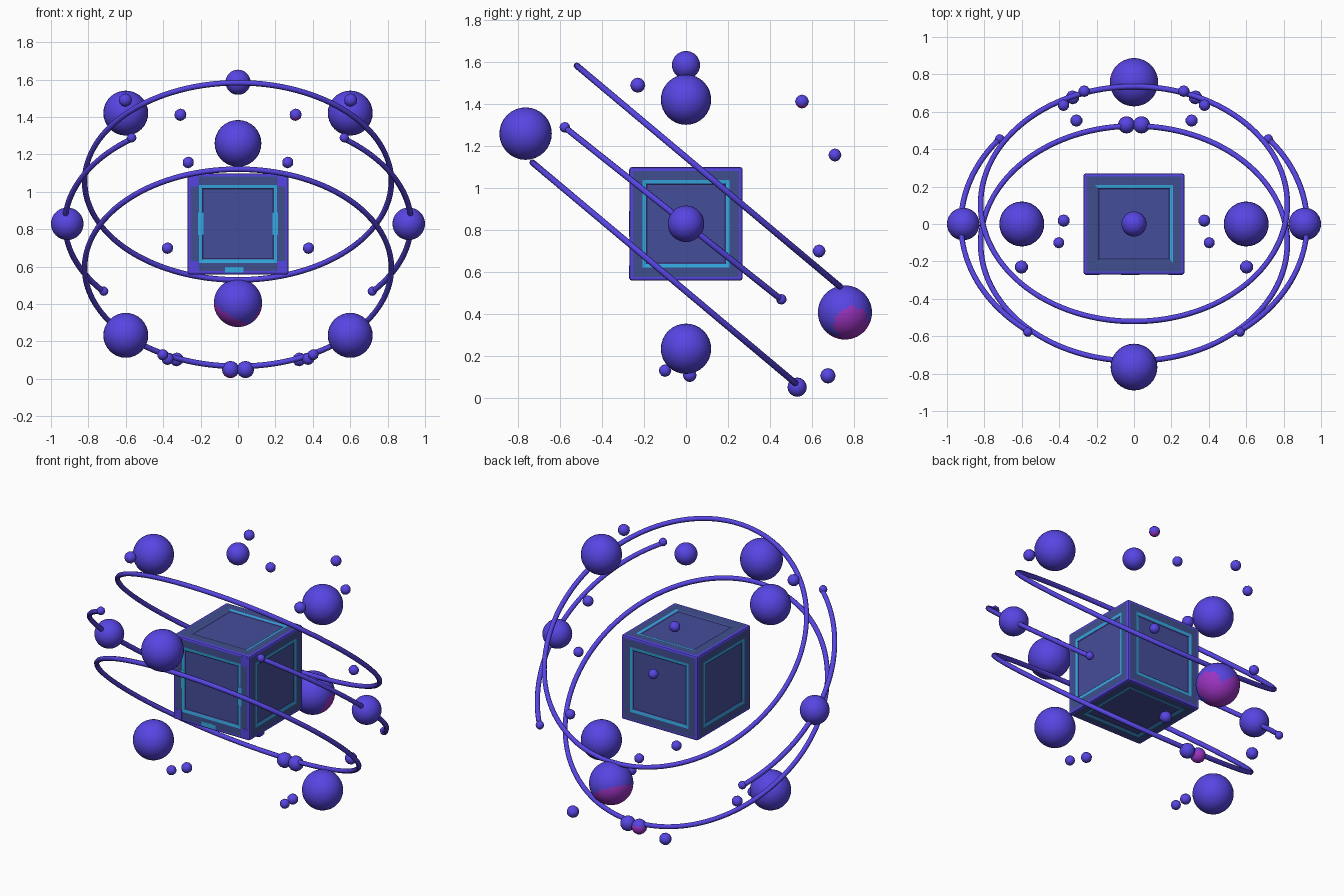
import bpy, bmesh, math
from mathutils import Vector

if "Cube" in bpy.data.objects:
    bpy.data.objects.remove(bpy.data.objects["Cube"])


def mat(name, rgb):
    m = bpy.data.materials.new(name)
    m.diffuse_color = (*rgb, 1)
    m.use_nodes = True
    m.node_tree.nodes["Principled BSDF"].inputs["Base Color"].default_value = m.diffuse_color
    return m


VIOLET = mat("violet", (0.095, 0.06, 0.77))
SLATE = mat("slate_blue", (0.05, 0.078, 0.27))
PANEL = mat("panel_blue", (0.06, 0.075, 0.32))
CYAN = mat("cyan", (0.034, 0.40, 0.76))
MAGENTA = mat("magenta", (0.33, 0.033, 0.53))
MID = 0.829  # height of the core's centre


def finish(bm, name, mats, smooth=True):
    me = bpy.data.meshes.new(name)
    for f in bm.faces:
        f.smooth = smooth
    bm.to_mesh(me)
    bm.free()
    for m in mats:
        me.materials.append(m)
    ob = bpy.data.objects.new(name, me)
    bpy.context.collection.objects.link(ob)
    return ob


def ball(name, loc, r, seg=32, tints=()):
    """Sphere; each tint (direction, limit) marks a magenta cap."""
    bm = bmesh.new()
    if seg:
        bmesh.ops.create_uvsphere(bm, u_segments=seg, v_segments=seg // 2, radius=r)
    else:
        bmesh.ops.create_icosphere(bm, subdivisions=2, radius=r)
    for f in bm.faces:
        c = f.calc_center_median() / r
        f.material_index = int(any(c.dot(Vector(d)) > limit for d, limit in tints))
    finish(bm, name, [VIOLET, MAGENTA]).location = loc


def arc(name, centre, radius, tilt, a0, a1, tube=0.015, n=72):
    """Round tube along a circle tilted down toward the back; angle 0 is +x, 90 is back."""
    t = math.radians(tilt)
    cu = bpy.data.curves.new(name, 'CURVE')
    cu.dimensions = '3D'
    cu.bevel_depth = tube
    cu.bevel_resolution = 2
    cu.use_fill_caps = True
    sp = cu.splines.new('POLY')
    sp.points.add(n)
    for i, p in enumerate(sp.points):
        a = math.radians(a0 + (a1 - a0) * i / n)
        v = radius * math.sin(a)
        p.co = (centre[0] + radius * math.cos(a), centre[1] + v * math.cos(t),
                centre[2] - v * math.sin(t), 1)
    cu.materials.append(VIOLET)
    ob = bpy.data.objects.new(name, cu)
    bpy.context.collection.objects.link(ob)


def plate(name, x, z, w, h, m):
    """Thin coloured plate on the cube's front face."""
    bm = bmesh.new()
    bmesh.ops.create_cube(bm, size=1)
    bmesh.ops.scale(bm, vec=Vector((w, 0.003, h)), verts=bm.verts)
    finish(bm, name, [m], smooth=False).location = (x, -0.27, MID + z)


# Core cube: rounded violet edges, slate frame, cyan border, blue panel on every face
bm = bmesh.new()
bmesh.ops.create_cube(bm, size=0.54)
bmesh.ops.bevel(bm, geom=bm.edges[:], offset=0.01, segments=2, profile=0.5, affect='EDGES')
sides = [f for f in bm.faces if f.calc_area() > 0.1]
for width, depth, index in ((0.01, 0, 0), (0.063, 0, 1), (0.024, -0.002, 2),
                            (0.007, -0.004, 3)):
    ring = bmesh.ops.inset_individual(bm, faces=sides, thickness=width, depth=depth)
    for f in ring["faces"]:
        c = f.calc_center_median()
        faded = index == 2 and c.z > 0.25 and c.x + c.y < 0  # worn border on top
        f.material_index = 1 if faded else index
for f in sides:
    f.material_index = 3
finish(bm, "core_cube", [VIOLET, SLATE, CYAN, PANEL], smooth=False).location = (0, 0, MID)

# Small cyan tabs and violet corners on the front frame
plate("front_tab_left", -0.2, 0, 0.03, 0.12, CYAN)
plate("front_tab_right", 0.2, 0, 0.03, 0.12, CYAN)
plate("front_tab_bottom", -0.02, -0.245, 0.1, 0.03, CYAN)
for cx in (-1, 1):
    for cz in (-1, 1):
        plate(f"front_corner_{cx}_{cz}", cx * 0.235, cz * 0.23, 0.05, 0.06, VIOLET)

# Tilted rings above and below the core
arc("upper_ring", (0, 0.107, 1.056), 0.82, 40, 90, 450, n=128)
arc("lower_ring", (0, -0.104, 0.594), 0.82, 40, 93, 447, n=128)

# Middle side arcs with rounded ends
for side, s in (("right", 1), ("left", -1)):
    a0, a1 = (-52.4, 38.9) if s > 0 else (232.4, 141.1)
    arc("middle_arc_" + side, (0, 0, MID), 0.925, 38.5, a0, a1)
    ball("arc_front_end_" + side, (s * 0.568, -0.578, 1.289), 0.025, 12)
    ball("arc_back_end_" + side, (s * 0.718, 0.455, 0.469), 0.025, 12)

    # Large and medium orbiting spheres in pairs
    ball("upper_sphere_" + side, (s * 0.6, 0, 1.421), 0.12)
    ball("lower_sphere_" + side, (s * 0.6, 0, 0.233), 0.12)
    ball("side_sphere_" + side, (s * 0.913, 0, MID), 0.087)
    ball("ring_end_" + side, (s * 0.04, 0.53, 0.05), 0.046, 16,
         [((-0.2, 0.7, -0.7), 0.2)] if s < 0 else ())

    # Small satellites
    for i, (x, y, z, r) in enumerate((
            (0.602, -0.23, 1.49, 0.036), (0.308, 0.553, 1.412, 0.033),
            (0.266, 0.71, 1.157, 0.031), (0.377, 0.635, 0.699, 0.031),
            (0.402, -0.10, 0.129, 0.03), (0.376, 0.018, 0.107, 0.033),
            (0.328, 0.677, 0.104, 0.037))):
        ball(f"satellite_{i}_{side}", (s * x, y, z), r, 0,
             [((0, 0, -1), 0.4)] if i == 1 and s > 0 else ())

# Spheres on the centre plane
ball("front_sphere", (0, -0.765, 1.259), 0.125)
ball("back_sphere", (0, 0.758, 0.406), 0.129, 48,
     [((-0.45, 0.3, -0.75), 0.33), ((0.86, 0.26, -0.44), 0.78)])
ball("top_sphere", (0, 0, 1.586), 0.067)
